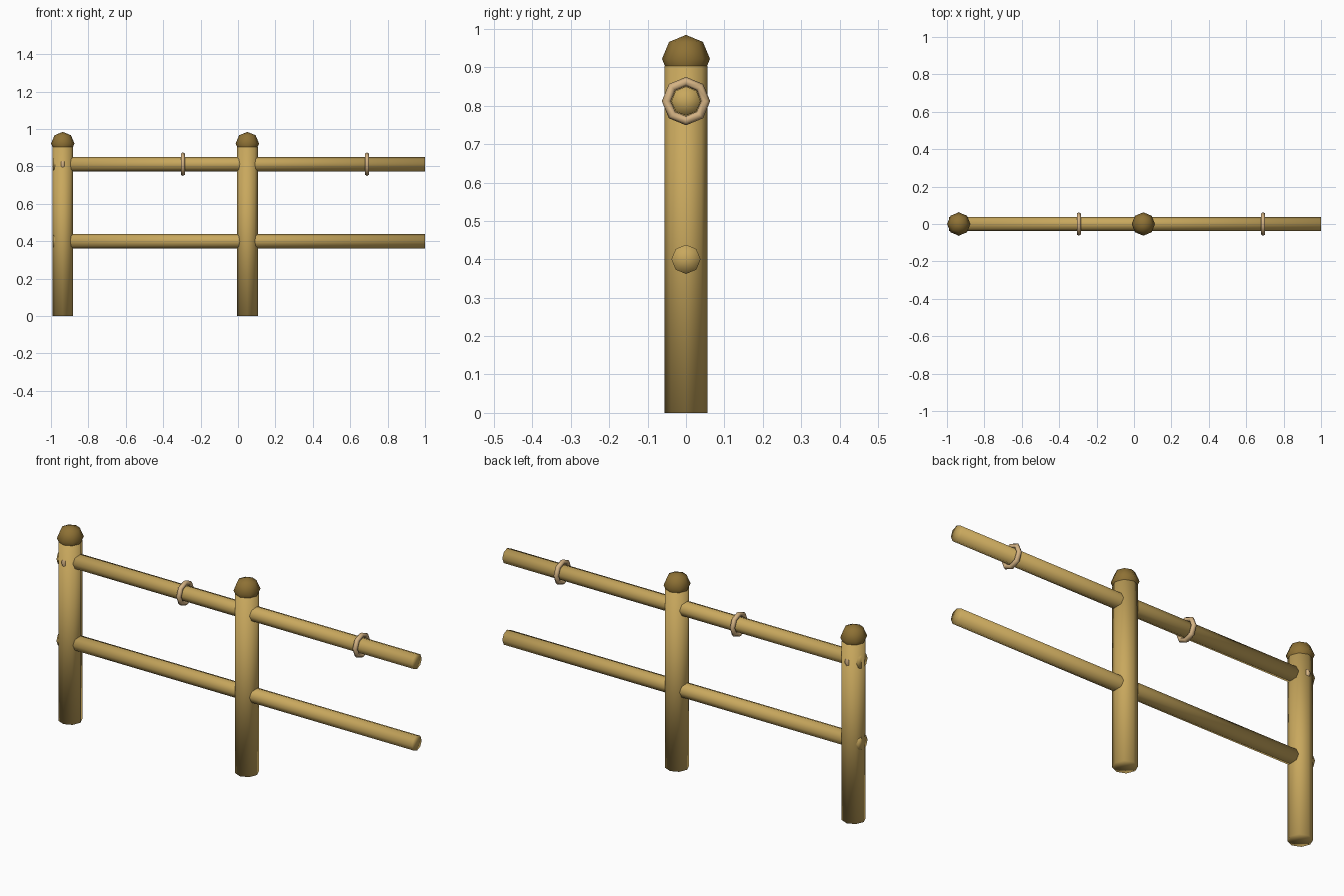
import bpy
import math
from mathutils import Matrix

if "Cube" in bpy.data.objects:
    bpy.data.objects.remove(bpy.data.objects["Cube"])


def material(name, rgb):
    m = bpy.data.materials.new(name)
    m.diffuse_color = (*rgb, 1.0)
    m.use_nodes = True
    m.node_tree.nodes["Principled BSDF"].inputs["Base Color"].default_value = m.diffuse_color
    return m


WOOD = material("light wood", (0.58, 0.39, 0.11))
DARK = material("dark wood", (0.27, 0.165, 0.035))
ROPE = material("pale rope", (0.66, 0.45, 0.23))

POST_X = (-0.937, 0.05)
RAIL_Z = (0.812, 0.40)
RING_X = (-0.937, -0.295, 0.69)


def finish(name, mat, smooth_angle=180):
    """Name, colour and smooth the newest object, applying its rotation."""
    ob = bpy.context.object
    ob.name = name
    ob.data.materials.append(mat)
    bpy.ops.object.transform_apply(location=False, rotation=True, scale=False)
    bpy.ops.object.shade_smooth_by_angle(angle=math.radians(smooth_angle))
    return ob


def pole(name, radius, length, center, rotation=(0, 0, 0)):
    """Eight-sided round pole with fan ends."""
    bpy.ops.mesh.primitive_cylinder_add(
        vertices=8, radius=radius, depth=length, end_fill_type='TRIFAN',
        location=center, rotation=rotation)
    return finish(name, WOOD, 100)


# Upright posts with faceted ball caps
for i, x in enumerate(POST_X):
    pole(f"post_{i + 1}", 0.056, 0.903, (x, 0, 0.4515))
    bpy.ops.mesh.primitive_uv_sphere_add(
        segments=8, ring_count=4, radius=0.0625, location=(x, 0, 0.922))
    finish(f"post_cap_{i + 1}", DARK)

# Horizontal rails running through both posts
LEFT, RIGHT = -0.988, 1.0
for name, z in zip(("top_rail", "bottom_rail"), RAIL_Z):
    pole(name, 0.038, RIGHT - LEFT, ((LEFT + RIGHT) / 2, 0, z),
         (0, math.pi / 2, 0))

# Rope rings around the top rail
for i, x in enumerate(RING_X):
    bpy.ops.mesh.primitive_torus_add(
        major_segments=8, minor_segments=6, major_radius=0.051,
        minor_radius=0.012, location=(x, 0, RAIL_Z[0]),
        rotation=(0, math.pi / 2, 0))
    finish(f"rope_ring_{i + 1}", ROPE)
